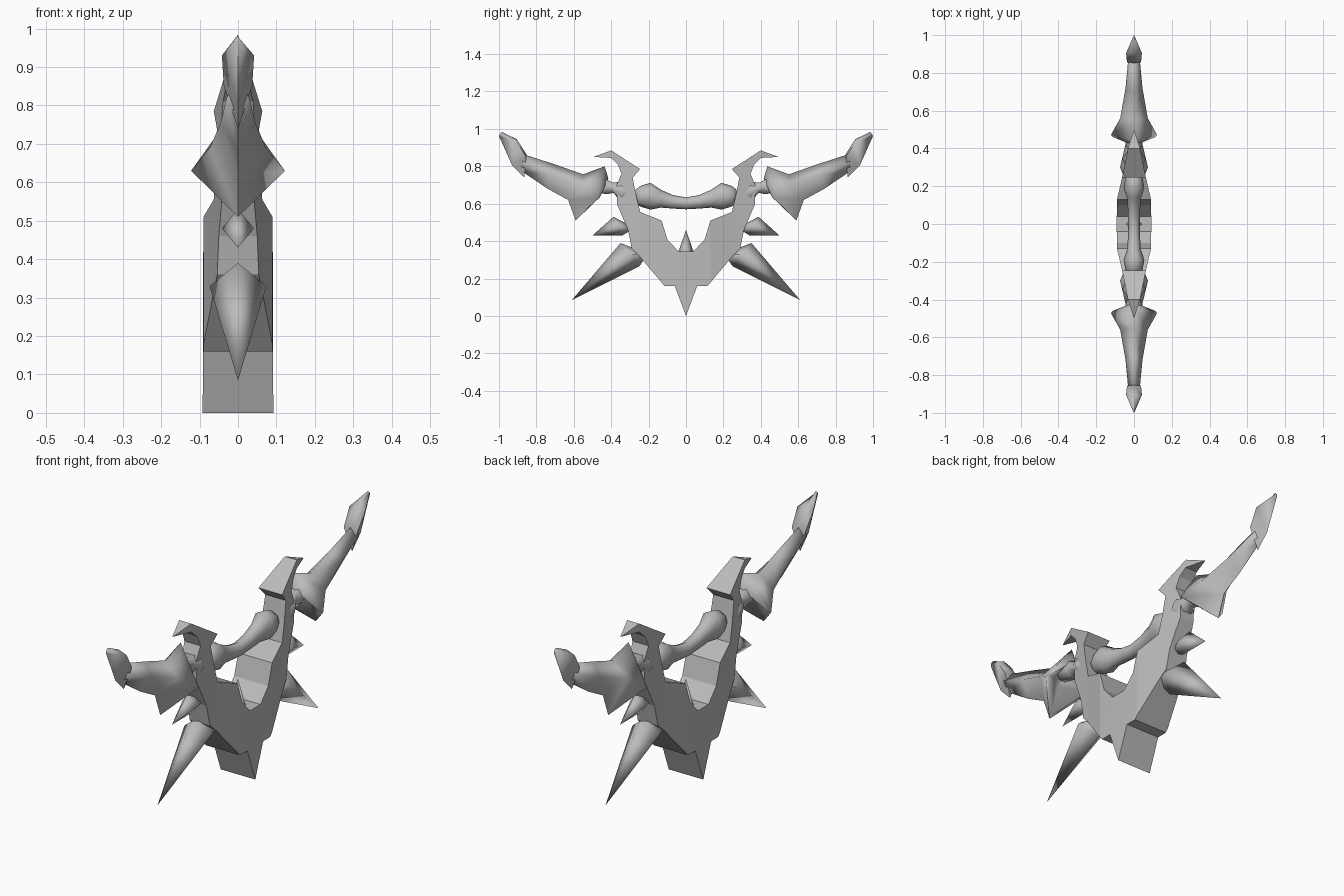
import bpy, bmesh, math
from mathutils import Vector

cube = bpy.data.objects.get("Cube")
if cube:
    bpy.data.objects.remove(cube, do_unlink=True)

grey = bpy.data.materials.new("plain grey")
grey.use_nodes = True
GREY = (0.5, 0.5, 0.5, 1)
grey.diffuse_color = GREY
grey.node_tree.nodes["Principled BSDF"].inputs["Base Color"].default_value = GREY


def finish(bm, name, angle=None):
    bmesh.ops.recalc_face_normals(bm, faces=bm.faces)
    mesh = bpy.data.meshes.new(name)
    bm.to_mesh(mesh)
    bm.free()
    mesh.materials.append(grey)
    obj = bpy.data.objects.new(name, mesh)
    bpy.context.collection.objects.link(obj)
    if angle:
        bpy.ops.object.select_all(action='DESELECT')
        bpy.context.view_layer.objects.active = obj
        obj.select_set(True)
        bpy.ops.object.shade_smooth_by_angle(angle=math.radians(angle))
    return obj


def loft(name, rings, angle=100):
    """Skin a list of equal rings and cap both ends."""
    bm = bmesh.new()
    loops = [[bm.verts.new(p) for p in ring] for ring in rings]
    n = len(loops[0])
    for a, b in zip(loops, loops[1:]):
        for i in range(n):
            j = (i + 1) % n
            bm.faces.new((a[i], a[j], b[j], b[i]))
    bm.faces.new(loops[0])
    bm.faces.new(loops[-1])
    bmesh.ops.remove_doubles(bm, verts=bm.verts, dist=0.0005)
    return finish(bm, name, angle)


def diamond(side, top, bottom, width, flank):
    """Four-cornered ring: top, flank, bottom, flank."""
    return [(0, side * top[0], top[1]), (width, side * flank[0], flank[1]),
            (0, side * bottom[0], bottom[1]), (-width, side * flank[0], flank[1])]


def bone(name, stations, sides=8, angle=100):
    """Round rod through stations of (y, z, x radius, z radius)."""
    turns = [2 * math.pi * i / sides for i in range(sides)]
    return loft(name, [[(rx * math.cos(t), y, z + rz * math.sin(t)) for t in turns]
                       for y, z, rx, rz in stations], angle)


def mid(a, b):
    return ((a[0] + b[0]) / 2, (a[1] + b[1]) / 2)


# Guard plate: half outline in y and z, mirrored, then narrowed toward its arms
half = [(0.06, 0.16), (0.115, 0.16), (0.25, 0.32), (0.29, 0.36), (0.31, 0.46),
        (0.37, 0.60), (0.37, 0.70), (0.345, 0.76), (0.365, 0.81), (0.40, 0.845),
        (0.495, 0.85), (0.40, 0.885), (0.245, 0.785), (0.285, 0.74), (0.27, 0.66),
        (0.245, 0.555), (0.13, 0.51), (0.10, 0.41), (0.04, 0.345)]
outline = [(0, 0)] + half + [(-y, z) for y, z in reversed(half)]
WIDTHS = [(0, 0.092), (0.13, 0.09), (0.25, 0.062), (0.40, 0.032), (0.495, 0.002)]


def plate_width(y):
    for (y0, w0), (y1, w1) in zip(WIDTHS, WIDTHS[1:]):
        if y <= y1:
            return w0 + (w1 - w0) * (y - y0) / (y1 - y0)
    return WIDTHS[-1][1]


bm = bmesh.new()
face = bm.faces.new([bm.verts.new((-1, y, z)) for y, z in outline])
res = bmesh.ops.extrude_face_region(bm, geom=[face])
for v in res["geom"]:
    if isinstance(v, bmesh.types.BMVert):
        v.co.x = 1
bmesh.ops.triangulate(bm, faces=[f for f in bm.faces if len(f.verts) > 4])
for cut in (0.13, 0.25, 0.40):
    for s in (-1, 1):
        bmesh.ops.bisect_plane(bm, geom=bm.verts[:] + bm.edges[:] + bm.faces[:],
                               plane_co=(0, s * cut, 0), plane_no=(0, 1, 0))
for v in bm.verts:
    v.co.x *= plate_width(abs(v.co.y))
finish(bm, "guard_plate")

# Small spike in the middle notch
loft("notch_spike", [[(0.04, 0, z), (0, 0.04, z), (-0.04, 0, z), (0, -0.04, z)]
                     for z in (0.33, 0.345)] + [[(0, 0, 0.46)] * 4])

# Curved grip with flared ends
grip = [(0.27, 0.64, 0.03, 0.035), (0.245, 0.64, 0.045, 0.055), (0.19, 0.64, 0.055, 0.072),
        (0.135, 0.627, 0.036, 0.048), (0.07, 0.61, 0.032, 0.036)]
bone("grip", [(-y, z, a, b) for y, z, a, b in grip] + [(0, 0.602, 0.03, 0.032)] + grip[::-1])

for s, label in ((-1, "front"), (1, "back")):
    # Knuckle joining the arm to the limb
    bone(label + "_knuckle", [(s * y, z, r, r) for y, z, r in
         ((0.28, 0.64, 0.03), (0.345, 0.665, 0.062), (0.39, 0.685, 0.032),
          (0.425, 0.69, 0.045), (0.50, 0.69, 0.03))], 6)

    # Long limb: flared mouth, tapering shaft
    limb = [((0.50, 0.72), (0.53, 0.65), 0.03, (0.515, 0.685)),
            ((0.415, 0.735), (0.575, 0.53), 0.112, (0.46, 0.635)),
            ((0.435, 0.80), (0.59, 0.51), 0.122, (0.472, 0.63)),
            ((0.55, 0.757), (0.63, 0.62), 0.073, (0.56, 0.69)),
            ((0.70, 0.81), (0.74, 0.68), 0.045, (0.72, 0.755)),
            ((0.87, 0.865), (0.88, 0.775), 0.03, (0.875, 0.82))]
    loft(label + "_limb", [diamond(s, *ring) for ring in limb])

    # Blade capping the limb
    blade = [((0.853, 0.864), (0.865, 0.74), 0.037, (0.855, 0.85)),
             ((0.905, 0.945), (0.93, 0.805), 0.042, (0.905, 0.93)),
             ((0.985, 0.984), (1.0, 0.962), 0.004, (0.993, 0.974))]
    loft(label + "_limb_tip", [diamond(s, *ring) for ring in blade])

    # Large lower spike
    spike = [((0.22, 0.34), (0.21, 0.32), 0.04, (0.215, 0.33)),
             ((0.35, 0.39), (0.25, 0.265), 0.074, (0.30, 0.33)),
             ((0.61, 0.085), (0.61, 0.085), 0, (0.61, 0.085))]
    loft(label + "_large_spike", [diamond(s, *ring) for ring in spike])

    # Small middle spike
    thorn = [((0.30, 0.485), (0.30, 0.455), 0.02, (0.30, 0.47)),
             ((0.388, 0.53), (0.34, 0.43), 0.042, (0.36, 0.48)),
             ((0.50, 0.43), (0.50, 0.43), 0, (0.50, 0.43))]
    loft(label + "_small_spike", [diamond(s, *ring) for ring in thorn])
